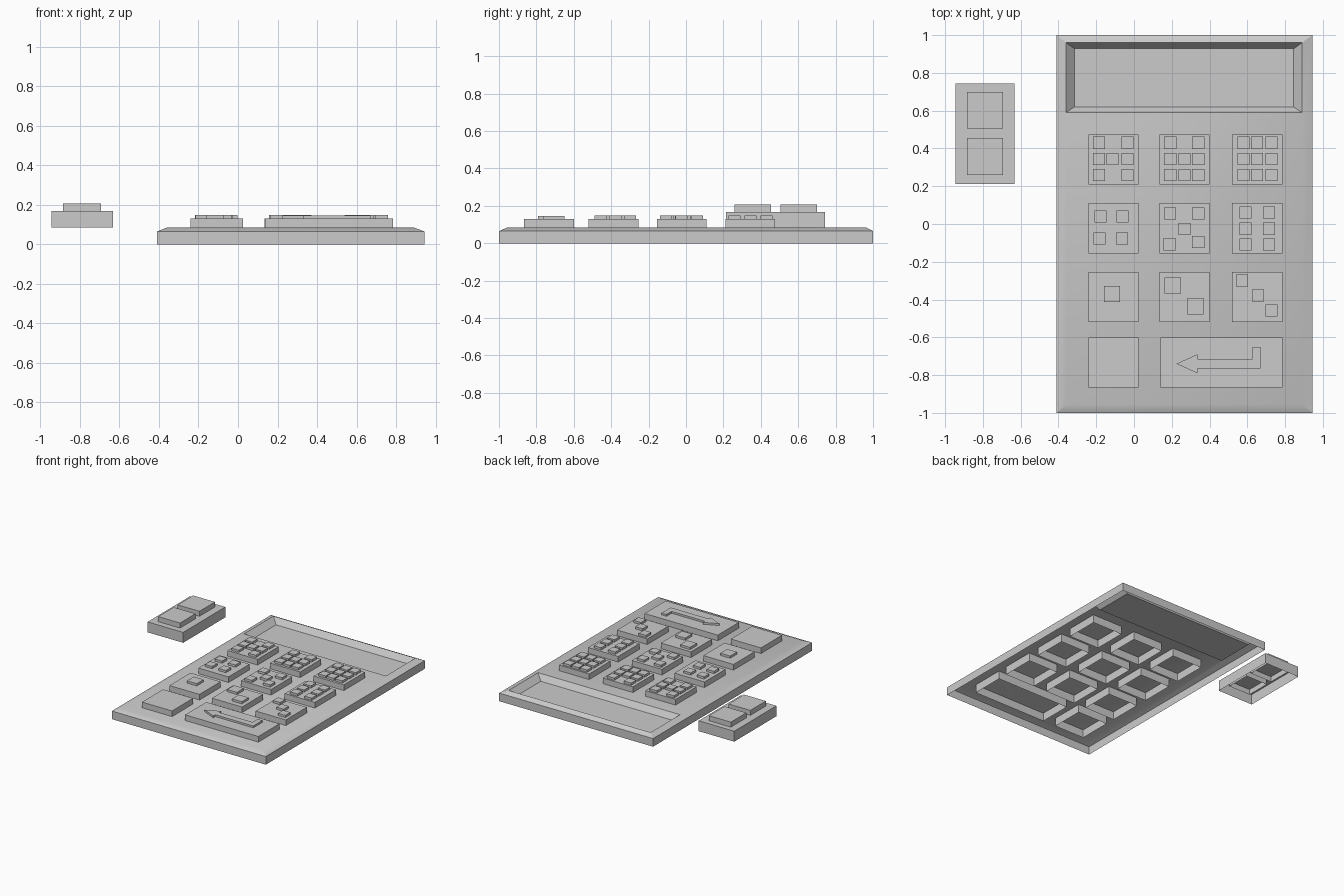
import bpy, math

if "Cube" in bpy.data.objects:
    bpy.data.objects.remove(bpy.data.objects["Cube"])


def make(name, verts, faces):
    me = bpy.data.meshes.new(name)
    me.from_pydata(verts, [], faces)
    me.update()
    ob = bpy.data.objects.new(name, me)
    bpy.context.collection.objects.link(ob)
    return ob


def cap(name, outline, z0, z1):
    """Open-bottomed prism: walls plus a top face (outline counter-clockwise)."""
    n = len(outline)
    verts = [(x, y, z) for z in (z0, z1) for x, y in outline]
    faces = [(i, (i + 1) % n, n + (i + 1) % n, n + i) for i in range(n)]
    faces.append(tuple(range(n, 2 * n)))
    return make(name, verts, faces)


def rect(x0, x1, y0, y1):
    return [(x0, y0), (x1, y0), (x1, y1), (x0, y1)]


def square(x, y, s):
    return rect(x - s / 2, x + s / 2, y - s / 2, y + s / 2)


# Casing: hollow shell with sloped rim and a sunken display
outer, rim = rect(-0.41, 0.945, -1, 1), rect(-0.36, 0.89, -0.955, 0.96)
verts = [(x, y, 0) for x, y in outer] + [(x, y, 0.065) for x, y in outer]
verts += [(x, y, 0.085) for x, y in rim]                                   # 8-11
verts += [(-0.36, 0.59, 0.085), (0.89, 0.59, 0.085)]                       # 12-13
verts += [(x, y, 0.04) for x, y in rect(-0.315, 0.845, 0.62, 0.928)]       # 14-17
faces = [(i, (i + 1) % 4, 4 + (i + 1) % 4, 4 + i) for i in range(4)]
faces += [(4, 5, 9, 8), (5, 6, 10, 13, 9), (6, 7, 11, 10), (7, 4, 8, 12, 11)]
faces += [(8, 9, 13, 12), (14, 15, 16, 17)]
recess = [12, 13, 10, 11]
faces += [(recess[i], recess[(i + 1) % 4], 14 + (i + 1) % 4, 14 + i) for i in range(4)]
casing = make("casing", verts, faces)
bpy.context.view_layer.objects.active = casing
casing.select_set(True)
bpy.ops.object.shade_smooth_by_angle(angle=math.radians(30))

# Keys: 3 x 3 number pad plus the bottom row
KEY_Z0, KEY_Z1 = 0.02, 0.13
cols, rows = [-0.24, 0.135, 0.52], [-0.52, -0.155, 0.21]
for r, y in enumerate(rows):
    for c, x in enumerate(cols):
        cap(f"key_{r * 3 + c + 1}", rect(x, x + 0.265, y, y + 0.265), KEY_Z0, KEY_Z1)
cap("blank_key", rect(-0.24, 0.025, -0.865, -0.6), KEY_Z0, KEY_Z1)
cap("wide_key", rect(0.14, 0.785, -0.865, -0.6), KEY_Z0, KEY_Z1)

# Raised square counters on each key
top_y = [0.43, 0.345, 0.26]
grid = lambda xs, ys, skip=(): [(x, y) for j, y in enumerate(ys)
                                for i, x in enumerate(xs) if (i, j) not in skip]
dots = {
    1: [(-0.117, -0.37)],
    2: [(0.205, -0.325), (0.325, -0.435)],
    3: [(0.572, -0.3), (0.657, -0.378), (0.728, -0.458)],
    4: [(-0.178, 0.04), (-0.06, 0.04), (-0.183, -0.077), (-0.063, -0.077)],
    5: [(0.19, 0.055), (0.34, 0.055), (0.268, -0.027), (0.188, -0.107), (0.34, -0.095)],
    6: grid([0.59, 0.715], [0.06, -0.025, -0.108]),
    7: grid([-0.185, -0.113, -0.035], top_y, {(1, 0), (1, 2)}),
    8: grid([0.192, 0.267, 0.34], top_y, {(1, 0)}),
    9: grid([0.58, 0.652, 0.727], top_y),
}
for k, pts in dots.items():
    for i, (x, y) in enumerate(pts):
        cap(f"key_{k}_counter_{i + 1}", square(x, y, 0.086 if k < 3 else 0.064), KEY_Z1, 0.148)

# Return arrow on the wide key
cap("return_arrow", [(0.225, -0.74), (0.335, -0.79), (0.335, -0.765), (0.67, -0.765), (0.67, -0.65),
                     (0.628, -0.65), (0.628, -0.715), (0.335, -0.715), (0.335, -0.69)], KEY_Z1, 0.145)

# Separate two-button switch floating beside the casing
cap("switch_base", rect(-0.945, -0.632, 0.213, 0.743), 0.085, 0.168)
for name, y in (("lower", 0.26), ("upper", 0.505)):
    cap(f"switch_button_{name}", rect(-0.885, -0.693, y, y + 0.195), 0.125, 0.208)
